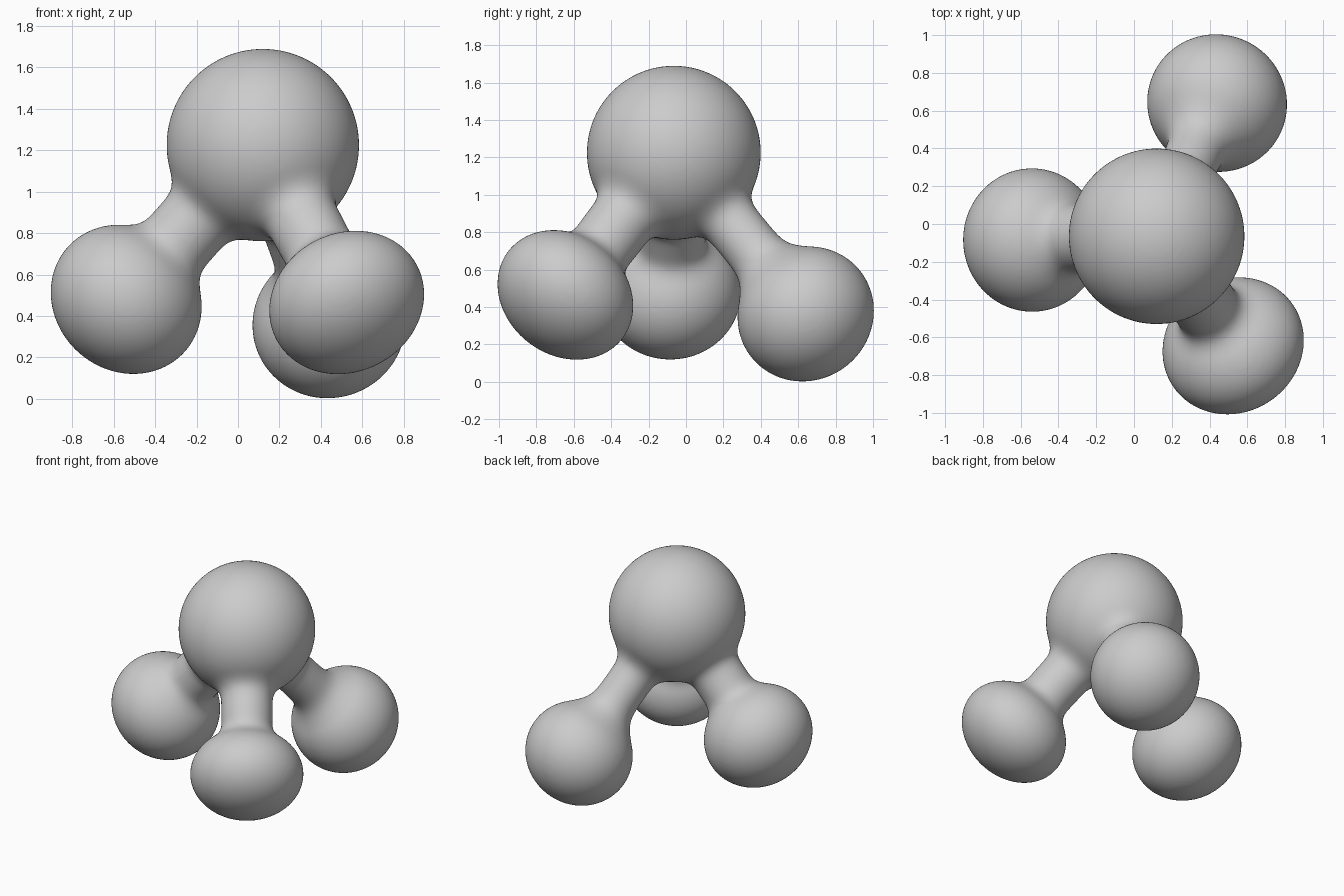
import bpy, bmesh
from math import sin, cos, tau, pi, radians
from mathutils import Vector
from mathutils.geometry import interpolate_bezier

if "Cube" in bpy.data.objects:
    bpy.data.objects.remove(bpy.data.objects["Cube"])

HEAD = Vector((0.12, -0.065, 1.225))
HEAD_R = 0.465
bm = bmesh.new()


def lobe(center, axial, radial, neck, leave, land=34, neck_pos=0.5):
    """Lathe a flattened ball plus a filleted neck along the axis to the head."""
    center = Vector(center)
    axis = HEAD - center
    dist = axis.length
    rot = axis.to_track_quat('Z', 'Y')
    leave, land = radians(leave), radians(land)

    # Ball arc, from the far pole to where the neck starts
    n = 36
    prof = []
    for i in range(1, n + 1):
        a = pi - (pi - leave) * i / n
        prof.append((radial * sin(a), axial * cos(a)))

    # Two curves: ball to waist, waist to head, tangent at both ends
    p0 = Vector((*prof[-1], 0))
    t0 = Vector((-radial * cos(leave), axial * sin(leave), 0)).normalized()
    p2 = Vector((HEAD_R * sin(land), dist - HEAD_R * cos(land), 0))
    t2 = Vector((-cos(land), -sin(land), 0))
    p1 = Vector((neck, p0.y + (p2.y - p0.y) * neck_pos, 0))
    h0, h1 = (p1 - p0).length * 0.5, (p2 - p1).length * 0.5
    up = Vector((0, 1, 0))
    for c in (interpolate_bezier(p0, p0 + t0 * h0, p1 - up * h0, p1, 14),
              interpolate_bezier(p1, p1 + up * h1, p2 + t2 * h1, p2, 14)):
        prof += [(p.x, p.y) for p in c[1:]]

    # Revolve, closing with a pole at each end (the inner one inside the head)
    seg = 72
    put = lambda x, y, z: bm.verts.new(center + rot @ Vector((x, y, z)))
    rings = [[put(r * cos(tau * k / seg), r * sin(tau * k / seg), z)
              for k in range(seg)] for r, z in prof]
    low, high = put(0, 0, -axial), put(0, 0, dist)
    for k in range(seg):
        j = (k + 1) % seg
        bm.faces.new((low, rings[0][j], rings[0][k]))
        bm.faces.new((high, rings[-1][k], rings[-1][j]))
        for a, b in zip(rings, rings[1:]):
            bm.faces.new((a[k], a[j], b[j], b[k]))


# Large upper ball
ret = bmesh.ops.create_uvsphere(bm, u_segments=96, v_segments=48, radius=HEAD_R)
bmesh.ops.translate(bm, verts=ret['verts'], vec=HEAD)

# Three lower balls with necks: left, front right, back right
lobe((-0.54, -0.085, 0.48), 0.345, 0.38, 0.18, 42)
lobe((0.525, -0.645, 0.465), 0.31, 0.385, 0.175, 40)
lobe((0.44, 0.64, 0.363), 0.352, 0.372, 0.15, 46, 32, 0.58)

mesh = bpy.data.meshes.new("ball_cluster")
bm.to_mesh(mesh)
bm.free()
body = bpy.data.objects.new("ball_cluster", mesh)
bpy.context.collection.objects.link(body)

# Fuse into one continuous smooth skin
fuse = body.modifiers.new("fuse", 'REMESH')
fuse.mode = 'VOXEL'
fuse.voxel_size = 0.013
fuse.use_smooth_shade = True
soft = body.modifiers.new("soften", 'SMOOTH')
soft.factor = 0.5
soft.iterations = 8
